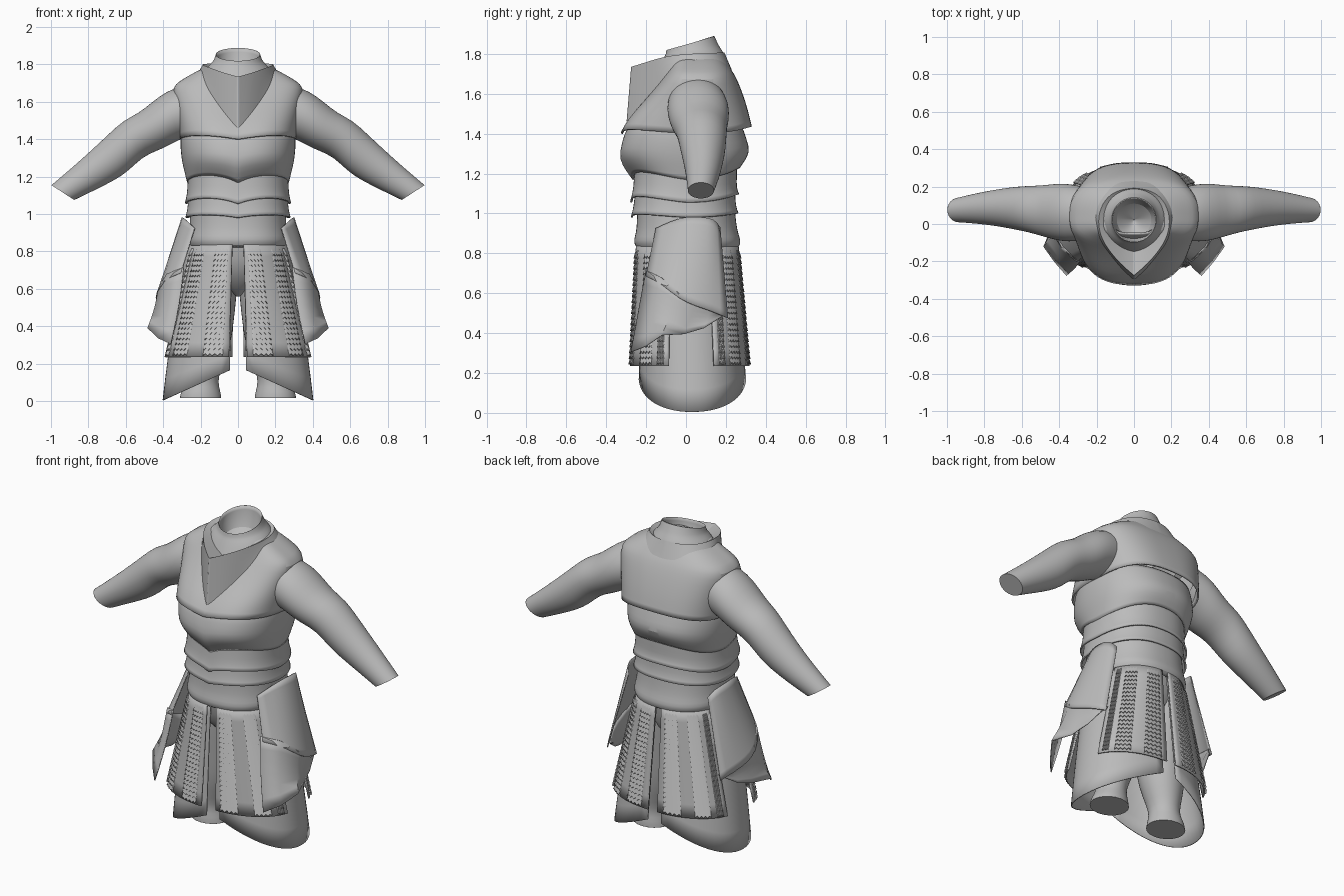
import bpy, bmesh
from math import sin, cos, pi, radians, copysign

if "Cube" in bpy.data.objects:
    bpy.data.objects.remove(bpy.data.objects["Cube"], do_unlink=True)

grey = bpy.data.materials.new("plain grey")
grey.use_nodes = True
grey.diffuse_color = (0.5, 0.5, 0.5, 1)
grey.node_tree.nodes["Principled BSDF"].inputs["Base Color"].default_value = (0.5, 0.5, 0.5, 1)


def finish(name, bm, sub=0, thick=0.0):
    """Turn a bmesh into a smooth, mirrored object."""
    bmesh.ops.recalc_face_normals(bm, faces=bm.faces[:])
    mesh = bpy.data.meshes.new(name)
    bm.to_mesh(mesh)
    bm.free()
    mesh.materials.append(grey)
    mesh.shade_smooth()
    mesh.set_sharp_from_angle(angle=radians(50))
    obj = bpy.data.objects.new(name, mesh)
    bpy.context.collection.objects.link(obj)
    if sub:
        m = obj.modifiers.new("Smooth", "SUBSURF")
        m.levels = m.render_levels = sub
        m.boundary_smooth = "PRESERVE_CORNERS"
    m = obj.modifiers.new("Mirror", "MIRROR")
    m.merge_threshold = 0.0005
    if thick:
        m = obj.modifiers.new("Thickness", "SOLIDIFY")
        m.thickness = thick
        m.offset = 0


def add_sheet(bm, rows, closed=False):
    """Quads between successive rows of points."""
    grid = [[bm.verts.new(p) for p in row] for row in rows]
    for a, b in zip(grid, grid[1:]):
        n = len(a)
        for i in range(n if closed else n - 1):
            j = (i + 1) % n
            bm.faces.new((a[i], a[j], b[j], b[i]))


def sheet(name, rows, closed=False, caps=(), sub=1, thick=0.0):
    bm = bmesh.new()
    add_sheet(bm, rows, closed)
    for k in caps:
        bm.faces.new([bm.verts.new(p) for p in rows[k]])
    finish(name, bm, sub, thick)


def oval(a, z, hx, front, back, power=2.3, yc=0.0):
    """Point on a rounded outline: angle 0 is the front, pi the back."""
    s, c = abs(sin(a)) ** (2 / power), copysign(abs(cos(a)) ** (2 / power), cos(a))
    reach = front + yc if c > 0 else back - yc
    return (hx * s if 0.001 < a < pi - 0.001 else 0.0, yc - reach * c, z)


def arc(a0, a1, n):
    return [a0 + (a1 - a0) * i / n for i in range(n + 1)]


HALF = arc(0, pi, 32)


def band(name, profile, front_wave=0.0, back_rise=0.0, yc=0.0, thick=0.01, power=2.3):
    """Armour hoop whose lower edge waves at the front and arches at the back."""
    rows = []
    for k, (z, hx, f, b) in enumerate(profile):
        w = 1 - k / (len(profile) - 1)
        rows.append([oval(a, z + w * (front_wave * sin(pi * (2 * a / pi) ** .7) if a < pi / 2
                                      else back_rise * cos(a) ** 2), hx, f, b, power, yc)
                     for a in HALF])
    sheet(name, rows, thick=thick)


# Torso armour: chest plate and overlapping hoops, listed from the lower edge up
band("chest_plate", [(1.4, .305, .322, .325), (1.46, .312, .29, .312), (1.52, .322, .238, .297),
                     (1.61, .338, .158, .268), (1.675, .347, .11, .24), (1.705, .312, .09, .222),
                     (1.735, .262, .075, .203), (1.775, .19, .06, .175), (1.79, .13, .05, .15)],
     .02, .035, .04, power=2.7)
band("rib_hoop", [(1.17, .268, .262, .265), (1.21, .277, .292, .285), (1.275, .294, .333, .318),
                  (1.34, .302, .318, .3), (1.4, .304, .305, .285), (1.45, .295, .27, .27)], .04, .06)
band("upper_waist_hoop", [(1.055, .28, .275, .262), (1.1, .268, .262, .248),
                          (1.17, .264, .256, .25), (1.25, .262, .25, .25)], .03, .04)
band("lower_waist_hoop", [(.98, .277, .272, .258), (1.02, .266, .26, .246),
                          (1.07, .262, .254, .242), (1.13, .257, .248, .24)], .015, .02)
band("waist_sash", [(.825, .235, .225, .24), (.835, .26, .25, .265), (.865, .267, .258, .27),
                    (.9, .257, .245, .255), (.96, .252, .24, .245), (1.02, .25, .24, .24)])

# Arms: each section is top x, z, bottom x, z, middle y, half depth
sections = [(.30, 1.685, .24, 1.42, .055, .145), (.38, 1.66, .32, 1.395, .06, .157),
            (.46, 1.6, .38, 1.36, .065, .152), (.53, 1.54, .44, 1.335, .07, .137),
            (.61, 1.505, .51, 1.305, .08, .125), (.69, 1.43, .585, 1.23, .085, .115),
            (.77, 1.355, .65, 1.185, .087, .102), (.88, 1.255, .76, 1.13, .085, .085),
            (.998, 1.155, .875, 1.075, .075, .066)]
rows = []
for xt, zt, xb, zb, y, depth in sections:
    ring = []
    for a in arc(0, 2 * pi, 24)[:-1]:
        t = (1 + cos(a)) / 2
        ring.append((xb + (xt - xb) * t, y + depth * sin(a), zb + (zt - zb) * t))
    rows.append(ring)
sheet("arm", rows, closed=True, caps=(-1,))

# Neck collar: tilted rings of front z, back z, half width, front, back
collar = [(1.68, 1.74, .20, .16, .215), (1.755, 1.79, .175, .125, .195), (1.785, 1.815, .15, .108, .183),
          (1.8, 1.845, .125, .1, .16), (1.825, 1.9, .119, .098, .14), (1.815, 1.885, .112, .092, .132),
          (1.72, 1.76, .11, .088, .125), (1.68, 1.70, .001, -.02, .02)]
sheet("neck_collar", [[oval(a, zf + (zb - zf) * (1 - cos(a)) / 2, hx, f, b, 2, .025) for a in HALF]
                      for zf, zb, hx, f, b in collar])

# Draped scarf with a sharp centre fold standing proud of the chest
scarf_edge = [(0, -.298, 1.46), (.065, -.243, 1.52), (.13, -.16, 1.61), (.195, -.075, 1.725),
              (.225, .05, 1.77), (.175, .18, 1.745), (.09, .225, 1.722), (0, .23, 1.718)]
scarf_rim = [(0, -.275, 1.735), (.06, -.225, 1.75), (.13, -.15, 1.775), (.185, -.06, 1.795),
             (.195, .05, 1.802), (.15, .145, 1.805), (.075, .185, 1.807), (0, .192, 1.808)]
scarf_inside = [(0, -.12, 1.70), (.05, -.11, 1.72), (.09, -.08, 1.74), (.13, -.03, 1.76),
                (.13, .05, 1.77), (.10, .11, 1.77), (.05, .14, 1.77), (0, .15, 1.77)]
sheet("scarf", [scarf_edge, scarf_rim], sub=3)
sheet("scarf_lining", [scarf_rim, scarf_inside], sub=3)


# Skirt: split panels carrying strips of small overlapping scales
def skirt(a, z, off=0.0):
    t = (.84 - z) / .6
    return oval(a, z, .25 + .15 * t + off, .248 + .03 * t + off, .26 + .055 * t + off)


levels = arc(.235, .85, 8)
for name, a0, a1 in (("front_skirt_panel", 5, 75), ("back_skirt_panel", 113, 177)):
    sheet(name, [[skirt(a, z) for a in arc(radians(a0), radians(a1), 16)] for z in levels],
          sub=0, thick=.008)

bm = bmesh.new()
ROWS = 20
for a0, a1 in ((9, 24), (39, 56), (63, 70), (118, 124), (130, 145), (157, 172)):
    angles = arc(radians(a0), radians(a1), 8)
    for k in range(ROWS):
        z = .243 + .56 * k / ROWS
        zig = [.012 * (i % 2) for i in range(len(angles))]
        add_sheet(bm, [[skirt(a, z + d + h, off) for a, d in zip(angles, zig)]
                       for h, off in ((0, .006), (0, .014), (.032, .006))])
finish("skirt_scales", bm)


# Long under cloth, open between the legs and lowest at the outer side
def cloth(a, t):
    x, y, _ = oval(a, 0, .25 + .15 * t ** .7, .215 + .02 * t, .235 + .065 * t, 2.2, .03 * t)
    bottom = .005 + .18 * (1 - x / .4)
    return (x, y, .86 + (bottom - .86) * t)


sheet("under_cloth", [[cloth(a, t) for a in arc(radians(5), radians(175), 28)]
                      for t in arc(0, 1, 8)], sub=0, thick=.006)

# Hanging side flaps: an upper piece and a ragged lower piece
flap_top = [(.232, -.15, .925), (.268, -.075, .96), (.298, 0, .985), (.30, .08, .98),
            (.29, .14, .975), (.262, .17, .93)]
flap_hem = [(.305, -.2, .685), (.395, -.125, .65), (.44, -.035, .57), (.437, .05, .535),
            (.415, .13, .51), (.375, .21, .475)]
ragged_top = [(x - .015, y, z + .03) for x, y, z in flap_hem]
ragged_hem = [(.36, -.275, .305), (.425, -.2, .335), (.482, -.12, .39),
              (.435, -.01, .395), (.41, .09, .425), (.375, .19, .49)]


def flap(name, top, hem, curl, sub):
    rows = []
    for t in arc(0, 1, 6):
        rows.append([(p[0] + (q[0] - p[0]) * t - curl * sin(pi * t),
                      p[1] + (q[1] - p[1]) * t,
                      p[2] + (q[2] - p[2]) * t) for p, q in zip(top, hem)])
    sheet(name, rows, sub=sub, thick=.006)


flap("upper_side_flap", flap_top, flap_hem, 0, 1)
flap("lower_side_flap", ragged_top, ragged_hem, .008, 0)

# Legs and hips: z, middle x, half width, half depth
leg = [(.018, .2, .112, .1), (.05, .2, .108, .1), (.1, .19, .083, .085), (.16, .185, .09, .095),
       (.28, .17, .13, .125), (.42, .16, .138, .14), (.56, .145, .14, .155),
       (.7, .13, .128, .17), (.9, .12, .12, .18)]
sheet("leg", [[(x + w * cos(a), .03 + d * sin(a), z) for a in arc(0, 2 * pi, 20)[:-1]]
              for z, x, w, d in leg], closed=True, caps=(0,))
band("hips", [(.56, .01, .03, .06), (.6, .07, .09, .13), (.66, .16, .15, .18),
              (.75, .22, .2, .21), (.9, .235, .215, .225)], thick=0)
